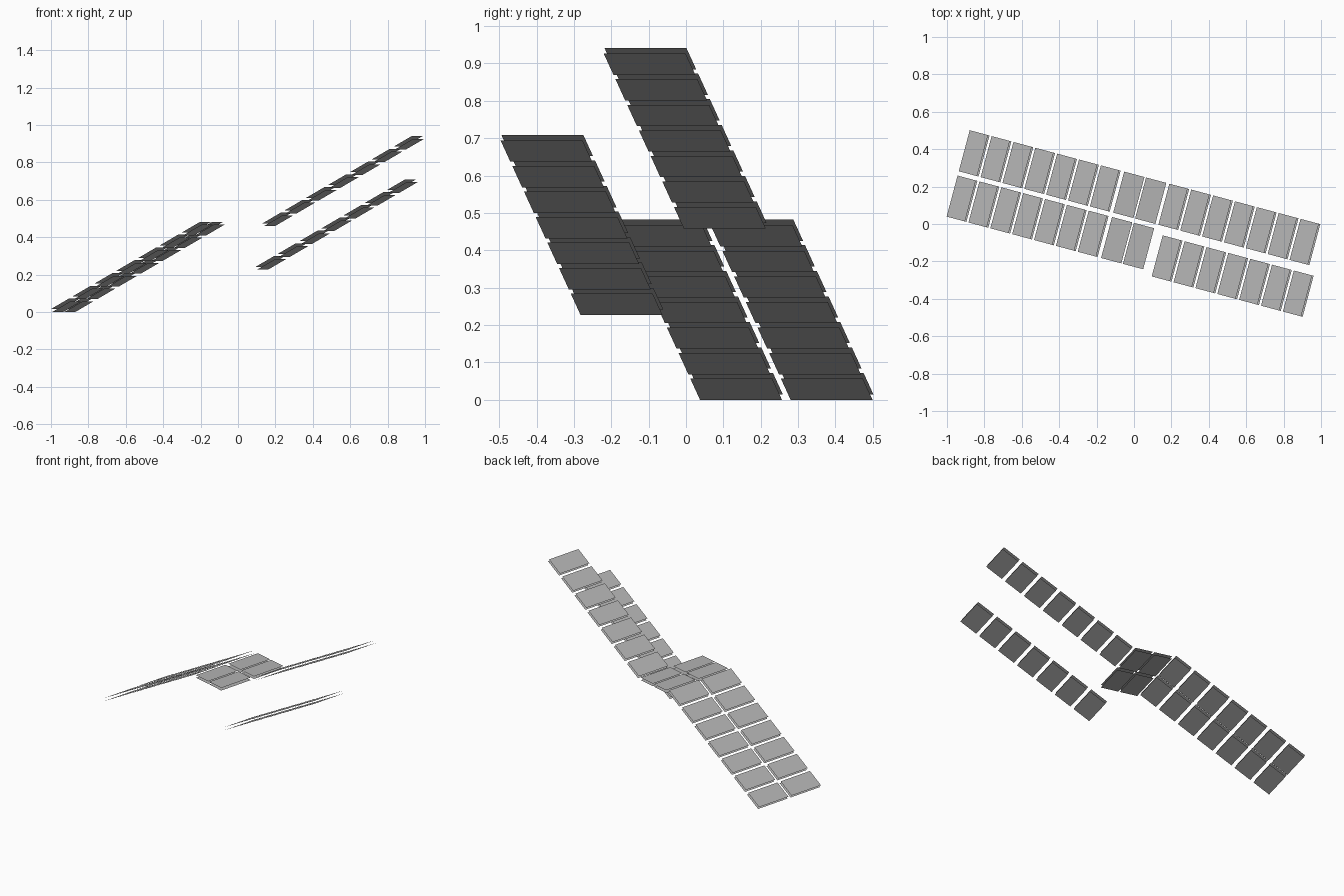
import bpy, bmesh, math
from mathutils import Matrix, Vector

cube = bpy.data.objects.get("Cube")
if cube:
    bpy.data.objects.remove(cube, do_unlink=True)

grey = bpy.data.materials.new("panel_grey")
grey.use_nodes = True
colour = (0.45, 0.45, 0.45, 1)
grey.diffuse_color = colour
grey.node_tree.nodes["Principled BSDF"].inputs["Base Color"].default_value = colour

TURN = Matrix.Rotation(math.radians(-15), 4, 'Z')   # heading of every row
SLOPE = math.atan(0.565)
DEPTH = 0.227                                       # panel size across the row
THICK = 0.017                                       # gap between top and bottom sheet


def panel_row(name, count, u, v, z, length, pitch, tilt):
    """Row of open-sided panels; (u, v, z) is the low near corner of the first top sheet."""
    bm = bmesh.new()
    for i in range(count):
        for drop, flip in ((0, False), (THICK, True)):
            a = i * pitch
            corners = [(a, 0), (a + length, 0), (a + length, DEPTH), (a, DEPTH)]
            if flip:
                corners.reverse()
            bm.faces.new([bm.verts.new((x, y, -drop)) for x, y in corners])
    place = TURN @ Matrix.Translation(Vector((u, v, z))) @ Matrix.Rotation(-tilt, 4, 'Y')
    bm.transform(place)
    mesh = bpy.data.meshes.new(name)
    bm.to_mesh(mesh)
    bm.free()
    mesh.materials.append(grey)
    bpy.context.collection.objects.link(bpy.data.objects.new(name, mesh))


# Sloping rows of seven panels
slant = 1 / math.cos(SLOPE)
lift = THICK * math.cos(SLOPE)
for name, u, v, base in (
        ("right_back_row", -0.978, 0.03, 0),
        ("right_front_row", -0.978, -0.221, 0),
        ("left_back_row", 0.127, 0.03, 0.459),
        ("left_front_row", 0.164, -0.246, 0.227)):
    panel_row(name, 7, u, v, base + lift, 0.101 * slant, 0.121 * slant, SLOPE)

# Level panels in the middle
for name, v in (("middle_back_row", 0.03), ("middle_front_row", -0.221)):
    panel_row(name, 2, -0.123, v, 0.472, 0.112, 0.121, 0)
